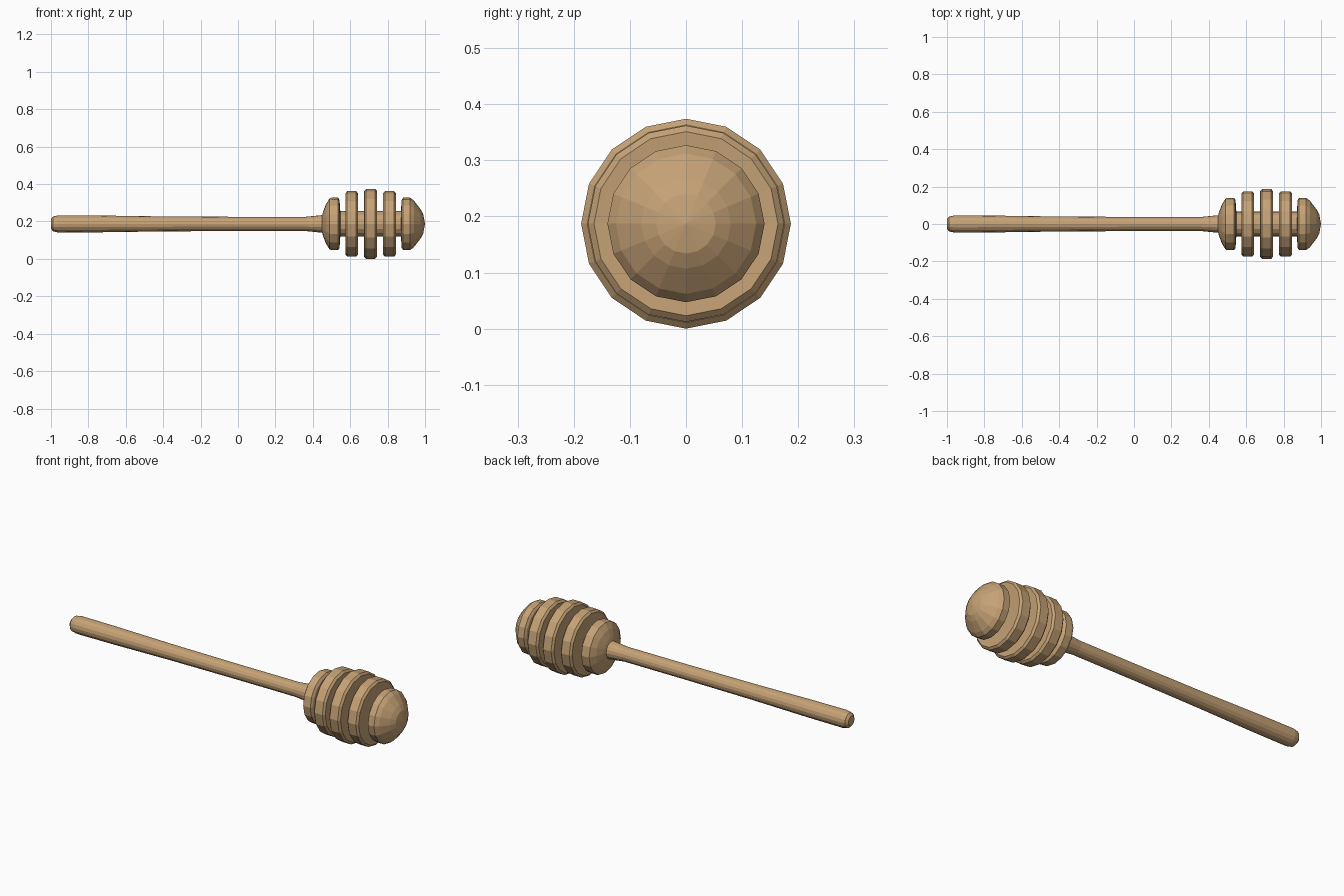
import bpy, bmesh, math

if "Cube" in bpy.data.objects:
    bpy.data.objects.remove(bpy.data.objects["Cube"])

SIDES = 16
CENTRE_Z = 0.187
CORE = 0.068

wood = bpy.data.materials.new("wood")
wood.diffuse_color = (0.56, 0.36, 0.18, 1)
wood.use_nodes = True
wood.node_tree.nodes["Principled BSDF"].inputs["Base Color"].default_value = wood.diffuse_color


def lathe(name, profile):
    """Revolve (x, radius) points about the long axis; zero radius makes a tip."""
    bm = bmesh.new()
    rings = []
    for x, r in profile:
        count = SIDES if r > 0 else 1
        rings.append([bm.verts.new((x, r * math.cos(math.tau * i / SIDES),
                                    r * math.sin(math.tau * i / SIDES)))
                      for i in range(count)])
    for a, b in zip(rings, rings[1:]):
        for i in range(SIDES):
            j = (i + 1) % SIDES
            quad = [a[i % len(a)], a[j % len(a)], b[j % len(b)], b[i % len(b)]]
            bm.faces.new(list(dict.fromkeys(quad)))
    bmesh.ops.recalc_face_normals(bm, faces=bm.faces)
    mesh = bpy.data.meshes.new(name)
    bm.to_mesh(mesh)
    bm.free()
    mesh.materials.append(wood)
    obj = bpy.data.objects.new(name, mesh)
    obj.location.z = CENTRE_Z
    bpy.context.collection.objects.link(obj)


# Handle: rounded end, slight taper, flare into the head
profile = [(-1.0, 0), (-1.0, 0.026), (-0.988, 0.04), (-0.96, 0.046), (-0.75, 0.045),
           (-0.4, 0.04), (0.0, 0.038), (0.36, 0.038), (0.45, 0.047)]

# First ridge, sloped on the handle side
profile += [(0.455, 0.065), (0.47, 0.105), (0.49, 0.137), (0.50, 0.14),
            (0.535, 0.14), (0.543, 0.128), (0.547, CORE)]

# Three bevelled disc ridges
for x, r in [(0.608, 0.175), (0.709, 0.187), (0.81, 0.175)]:
    profile += [(x - 0.028, CORE), (x - 0.034, r - 0.011), (x - 0.024, r),
                (x + 0.024, r), (x + 0.034, r - 0.011), (x + 0.028, CORE)]

# Last ridge and domed tip
profile += [(0.871, CORE), (0.875, 0.128), (0.883, 0.14), (0.92, 0.14),
            (0.94, 0.125), (0.975, 0.08), (0.99, 0.053), (1.0, 0)]

lathe("honey_dipper", profile)
